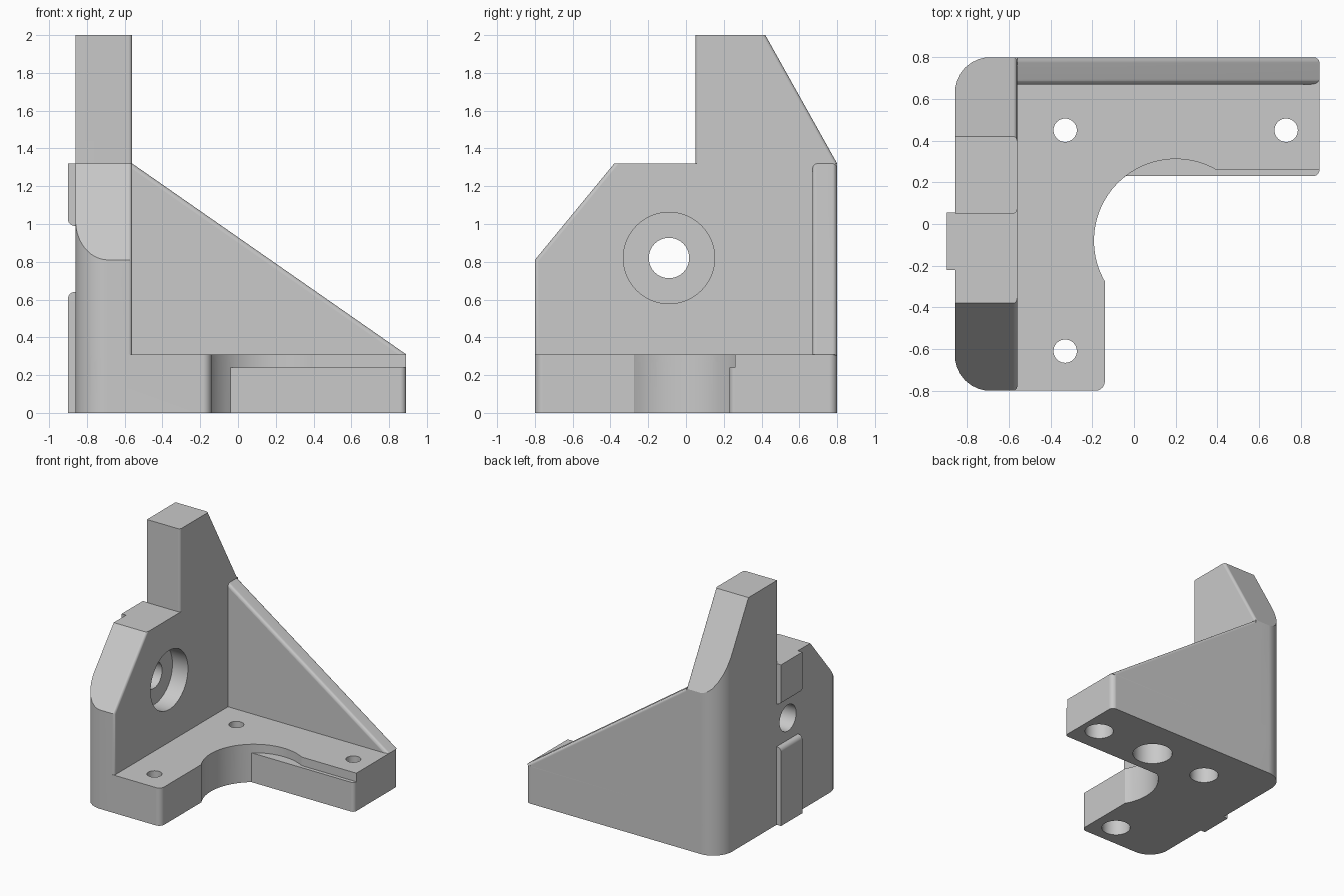
import bpy, bmesh, math
from mathutils import Vector

if "Cube" in bpy.data.objects:
    bpy.data.objects.remove(bpy.data.objects["Cube"])

grey = bpy.data.materials.new("plain grey")
grey.use_nodes = True
grey.diffuse_color = (0.585, 0.585, 0.585, 1)
grey.node_tree.nodes["Principled BSDF"].inputs["Base Color"].default_value = grey.diffuse_color

PLACE = {"x": lambda u, v, w: (w, u, v),
         "y": lambda u, v, w: (u, w, v),
         "z": lambda u, v, w: (u, v, w)}


def rounded(points, steps=8):
    """Round each (u, v, radius) corner of a polygon with a tangent arc."""
    out = []
    for i, (u, v, r) in enumerate(points):
        p = Vector((u, v))
        if r == 0:
            out.append(p)
            continue
        a = (Vector(points[i - 1][:2]) - p).normalized()
        b = (Vector(points[(i + 1) % len(points)][:2]) - p).normalized()
        half = a.angle(b) / 2
        centre = p + (a + b).normalized() * (r / math.sin(half))
        start = (p + a * (r / math.tan(half)) - centre).normalized()
        end = (p + b * (r / math.tan(half)) - centre).normalized()
        for k in range(steps + 1):
            out.append(centre + start.lerp(end, k / steps).normalized() * r)
    return out


def prism(name, points, axis, low, high, bevel=0, pick=None):
    """Extrude a polygon along an axis, optionally bevelling picked edges."""
    bm = bmesh.new()
    place = PLACE[axis]
    rings = [[bm.verts.new(place(p[0], p[1], w)) for p in points] for w in (low, high)]
    n = len(points)
    bm.faces.new(rings[0])
    bm.faces.new(rings[1])
    for i in range(n):
        j = (i + 1) % n
        bm.faces.new((rings[0][i], rings[0][j], rings[1][j], rings[1][i]))
    bmesh.ops.recalc_face_normals(bm, faces=bm.faces)
    if pick:
        edges = [e for e in bm.edges if pick(e.verts[0].co, e.verts[1].co)]
        bmesh.ops.bevel(bm, geom=edges, offset=bevel, segments=4, profile=0.5, affect="EDGES")
    mesh = bpy.data.meshes.new(name)
    bm.to_mesh(mesh)
    bm.free()
    mesh.materials.append(grey)
    obj = bpy.data.objects.new(name, mesh)
    bpy.context.collection.objects.link(obj)
    return obj


def arc(cu, cv, r, start=0, end=2 * math.pi, n=64):
    closed = end - start >= 2 * math.pi - 0.001
    return [(cu + r * math.cos(start + (end - start) * i / (n if closed else n - 1)),
             cv + r * math.sin(start + (end - start) * i / (n if closed else n - 1)))
            for i in range(n)]


def combine(target, tool, operation):
    mod = target.modifiers.new("combine", "BOOLEAN")
    mod.operation = operation
    mod.solver = "EXACT"
    mod.object = tool
    bpy.context.view_layer.objects.active = target
    bpy.ops.object.modifier_apply(modifier=mod.name)
    bpy.data.objects.remove(tool)


TOP = 0.31           # height of the base
WALL = -0.56         # inner face of the upright wall
CX, CY, R = 0.2, -0.08, 0.392   # round clearance in the base

# Base: L-shaped slab with its inner corner filled
bracket = prism("bracket", rounded([
    (-0.86, -0.8, 0.17), (-0.14, -0.8, 0.045), (-0.14, CY, 0), (CX, CY, 0), (CX, 0.23, 0),
    (0.89, 0.23, 0.03), (0.89, 0.8, 0.04), (-0.86, 0.8, 0.17)]), "z", 0, TOP)

# Round clearance: full circle above the ledge, cut off straight below it
a = math.asin((0.23 - CY) / R)
combine(bracket, prism("lower_clearance", arc(CX, CY, R, math.pi - a, 2 * math.pi + a),
                       "z", -0.1, 0.27), "DIFFERENCE")
combine(bracket, prism("upper_clearance", arc(CX, CY, R), "z", 0.24, 0.5), "DIFFERENCE")
combine(bracket, prism("ledge_cutter", [(CX, 0), (1, 0), (1, 0.26), (CX, 0.26)],
                       "z", 0.24, 0.5), "DIFFERENCE")

# Upright wall: lower plate and tall column, trimmed to a rounded footprint
def wall_edge(p, q):
    on_face = abs(p.x - WALL) < 0.001 and abs(q.x - WALL) < 0.001
    return on_face and abs(p.z - q.z) > 0.01 and min(p.y, q.y) < 0.7

wall = prism("wall", [(-0.8, 0), (-0.8, 0.81), (-0.38, 1.32), (0.8, 1.32), (0.8, 0)],
             "x", -0.86, WALL, 0.02, wall_edge)
column = prism("column", [(0.05, 0.9), (0.05, 2), (0.42, 2), (0.8, 1.32), (0.8, 0.9)],
               "x", -0.86, WALL, 0.02, wall_edge)
combine(wall, column, "UNION")
footprint = prism("wall_footprint", rounded([
    (-0.86, -0.8, 0.17), (-0.5, -0.8, 0), (-0.5, 0.8, 0), (-0.86, 0.8, 0.17)]), "z", -0.1, 2.1)
combine(wall, footprint, "INTERSECT")
combine(bracket, wall, "UNION")

# Gusset: sloped rib along the back, with a softened top edge
def slope_edge(p, q):
    return abs(p.y - q.y) < 0.001 and abs(p.x - q.x) > 1 and abs(p.z - q.z) > 0.5

gusset = prism("gusset", [(-0.6, 0.3), (0.86, 0.3), (0.89, TOP), (WALL, 1.32), (-0.6, 1.32)],
               "y", 0.67, 0.8, 0.025, slope_edge)
combine(bracket, gusset, "UNION")

# Locating rails on the outside of the wall
for pts in ([(-0.9, 0, 0), (-0.8, 0, 0), (-0.8, 0.64, 0), (-0.9, 0.64, 0.035)],
            [(-0.9, 0.99, 0.035), (-0.8, 0.99, 0), (-0.8, 1.32, 0), (-0.9, 1.32, 0)]):
    combine(bracket, prism("rail", rounded(pts), "y", -0.22, 0.055), "UNION")

# Wall hole with counterbore on the inner side
combine(bracket, prism("wall_hole", arc(-0.09, 0.82, 0.107), "x", -1, 0), "DIFFERENCE")
combine(bracket, prism("wall_counterbore", arc(-0.09, 0.82, 0.242), "x", WALL - 0.14, 0), "DIFFERENCE")

# Screw holes through the base, counterbored from below
for x, y in ((-0.33, 0.45), (0.73, 0.45), (-0.33, -0.61)):
    combine(bracket, prism("screw_hole", arc(x, y, 0.056, n=40), "z", -0.1, 0.5), "DIFFERENCE")
    combine(bracket, prism("screw_counterbore", arc(x, y, 0.11, n=40), "z", -0.1, 0.2), "DIFFERENCE")

# Blind socket under the base
combine(bracket, prism("socket", arc(0.19, 0.45, 0.152), "z", -0.1, 0.2), "DIFFERENCE")

# Smooth the curved faces, keep the machined edges crisp
bpy.ops.object.select_all(action="DESELECT")
bracket.select_set(True)
bpy.context.view_layer.objects.active = bracket
bpy.ops.object.shade_smooth_by_angle(angle=math.radians(25))
normals = bracket.modifiers.new("even_normals", "WEIGHTED_NORMAL")
normals.keep_sharp = True
